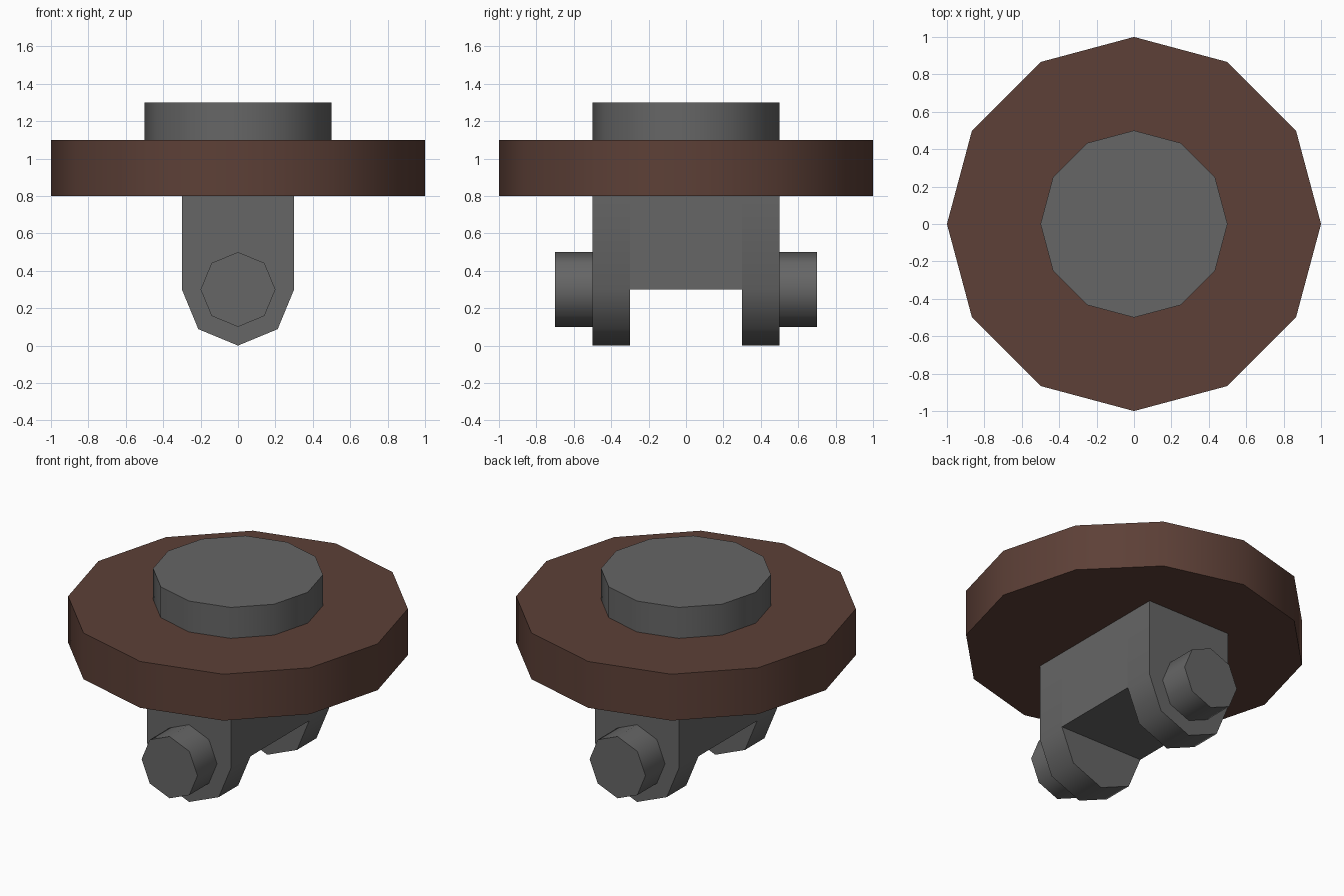
import bpy, bmesh, math

if "Cube" in bpy.data.objects:
    bpy.data.objects.remove(bpy.data.objects["Cube"])


def material(name, rgb):
    m = bpy.data.materials.new(name)
    m.diffuse_color = (*rgb, 1)
    m.use_nodes = True
    m.node_tree.nodes["Principled BSDF"].inputs["Base Color"].default_value = m.diffuse_color
    return m


grey = material("grey metal", (0.133, 0.133, 0.133))
brown = material("brown", (0.109, 0.051, 0.038))


def prism(name, profile, vec, mat):
    """Extrude a closed profile of 3D points along vec."""
    bm = bmesh.new()
    face = bm.faces.new([bm.verts.new(p) for p in profile])
    new = bmesh.ops.extrude_face_region(bm, geom=[face], use_keep_orig=True)["geom"]
    bmesh.ops.translate(bm, vec=vec, verts=[v for v in new if isinstance(v, bmesh.types.BMVert)])
    bmesh.ops.recalc_face_normals(bm, faces=bm.faces)
    me = bpy.data.meshes.new(name)
    bm.to_mesh(me)
    bm.free()
    me.materials.append(mat)
    ob = bpy.data.objects.new(name, me)
    bpy.context.collection.objects.link(ob)
    bpy.ops.object.select_all(action='DESELECT')
    ob.select_set(True)
    bpy.context.view_layer.objects.active = ob
    bpy.ops.object.shade_smooth_by_angle(angle=math.radians(50))
    return ob


def ring(n, r):
    return [(r * math.cos(2 * math.pi * i / n), r * math.sin(2 * math.pi * i / n)) for i in range(n)]


# Wide disc and the cap on top
prism("disc", [(x, y, 0.8) for x, y in ring(12, 1.0)], (0, 0, 0.3), brown)
prism("top_cap", [(x, y, 1.1) for x, y in ring(12, 0.5)], (0, 0, 0.2), grey)

# Fork bracket: lower half-octagon lugs either side of a bridging block
lower = [(x, 0.3 + z) for x, z in ring(8, 0.3) if z < -0.01]
lug = [(-0.3, 0.8), (-0.3, 0.3)] + lower + [(0.3, 0.3), (0.3, 0.8)]
bridge = [(-0.3, 0.8), (-0.3, 0.3), (0.3, 0.3), (0.3, 0.8)]
prism("fork_bridge", [(x, -0.3, z) for x, z in bridge], (0, 0.6, 0), grey)

for side, label in ((-1, "front"), (1, "back")):
    prism(label + "_lug", [(x, side * 0.3, z) for x, z in lug], (0, side * 0.2, 0), grey)
    # Octagonal pin end
    prism(label + "_pin", [(x, side * 0.5, 0.3 + z) for x, z in ring(8, 0.2)],
          (0, side * 0.2, 0), grey)
